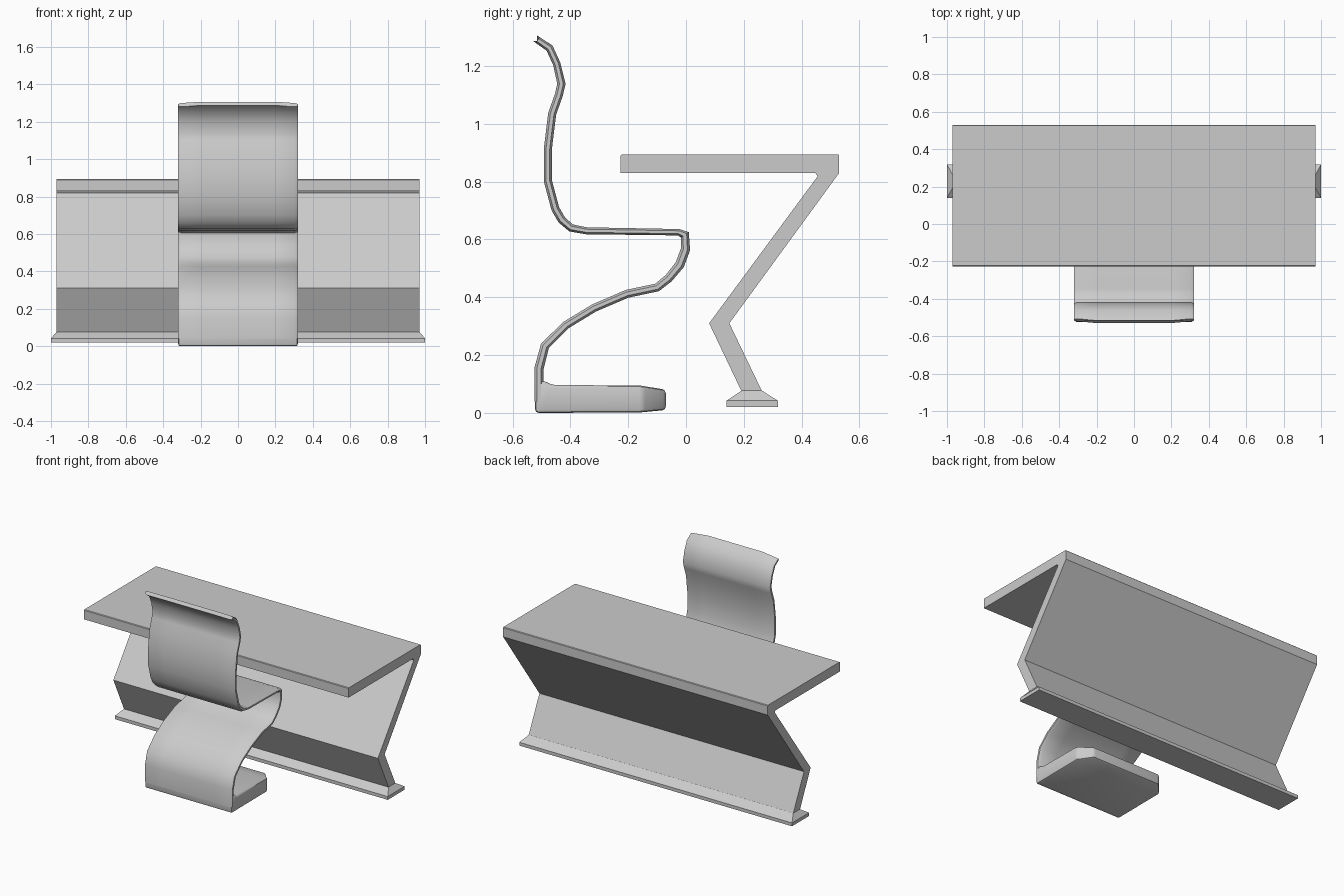
import bpy, bmesh, math
from mathutils import Vector

if "Cube" in bpy.data.objects:
    bpy.data.objects.remove(bpy.data.objects["Cube"])


def loft(name, rings, smooth=None, bevel=0):
    """Skin a list of equal-length point rings and cap both ends."""
    bm = bmesh.new()
    vs = [[bm.verts.new(p) for p in ring] for ring in rings]
    n = len(rings[0])
    for a, b in zip(vs, vs[1:]):
        for i in range(n):
            j = (i + 1) % n
            bm.faces.new((a[i], a[j], b[j], b[i]))
    bm.faces.new(vs[0])
    bm.faces.new(vs[-1])
    bmesh.ops.recalc_face_normals(bm, faces=bm.faces)
    if bevel:
        edges = [e for e in bm.edges if e.calc_face_angle(0) > math.radians(25)]
        bmesh.ops.bevel(bm, geom=edges, offset=bevel, segments=2,
                        profile=0.5, affect='EDGES')
    me = bpy.data.meshes.new(name)
    bm.to_mesh(me)
    bm.free()
    ob = bpy.data.objects.new(name, me)
    bpy.context.collection.objects.link(ob)
    if smooth:
        bpy.ops.object.select_all(action='DESELECT')
        bpy.context.view_layer.objects.active = ob
        ob.select_set(True)
        bpy.ops.object.shade_smooth_by_angle(angle=math.radians(smooth))
    return ob


# Desk: top and folded leg as one extruded profile (y, z)
desk = [(-0.227, 0.83), (-0.227, 0.89), (-0.223, 0.894), (0.526, 0.894),
        (0.53, 0.89), (0.53, 0.83), (0.15, 0.31), (0.263, 0.075),
        (0.192, 0.075), (0.08, 0.31), (0.455, 0.818), (0.448, 0.83)]
loft("desk_body", [[(x, y, z) for y, z in desk] for x in (-0.97, 0.97)])

# Desk foot: flat bar with a tapered top
foot = [(1, 0.14, 0.318, 0.02), (1, 0.14, 0.318, 0.042), (0.97, 0.192, 0.263, 0.077)]
loft("desk_foot", [[(-w, a, z), (w, a, z), (w, b, z), (-w, b, z)]
                   for w, a, b, z in foot])

# Chair shell: ribbon with rounded edges swept along (y, z, half thickness)
path = [(-0.523, 1.297, .012), (-0.472, 1.262, .013), (-0.447, 1.207, .013),
        (-0.431, 1.138, .014), (-0.44, 1.1, .014), (-0.463, 1.035, .014),
        (-0.478, 0.913, .014), (-0.478, 0.803, .014), (-0.452, 0.706, .014),
        (-0.43, 0.668, .014), (-0.398, 0.64, .013), (-0.345, 0.63, .012),
        (-0.025, 0.625, .011), (-0.004, 0.616, .014), (-0.002, 0.565, .016),
        (-0.022, 0.512, .016), (-0.06, 0.466, .015), (-0.1, 0.434, .014),
        (-0.204, 0.412, .014), (-0.318, 0.363, .014), (-0.415, 0.304, .014),
        (-0.488, 0.232, .015), (-0.509, 0.152, .016), (-0.509, 0.04, .016)]
half = [(-0.32, 0.45), (-0.305, 1), (-0.2, 1), (0.2, 1), (0.305, 1), (0.32, 0.45)]
section = half + [(x, -t) for x, t in reversed(half)]
pts = [Vector((0, y, z)) for y, z, _ in path]
rings = []
for i, (p, (_, _, h)) in enumerate(zip(pts, path)):
    d1 = (pts[min(i + 1, len(pts) - 1)] - pts[min(i, len(pts) - 2)]).normalized()
    d0 = (pts[max(i, 1)] - pts[max(i - 1, 0)]).normalized()
    tan = (d0 + d1).normalized()
    nrm = Vector((0, -tan.z, tan.y)) * h / max(tan.dot(d1), 0.7)
    ring = []
    for x, t in section:
        drop = 0.012 if i == 0 and abs(x) > 0.3 else 0  # softened top corners
        ring.append(p + nrm * t + tan * drop + Vector((x, 0, 0)))
    rings.append(ring)
loft("chair_shell", rings, smooth=45)

# Chair base: thick pad with tapered front corners (y, half width, z low, z high)
pad = [(-0.522, 0.32, 0, 0.1), (-0.492, 0.32, 0, 0.112), (-0.465, 0.32, 0, 0.097),
       (-0.15, 0.32, 0.002, 0.094), (-0.07, 0.25, 0.01, 0.08)]
loft("chair_base", [[(-w, y, a), (w, y, a), (w, y, b), (-w, y, b)]
                    for y, w, a, b in pad], smooth=40, bevel=0.012)
